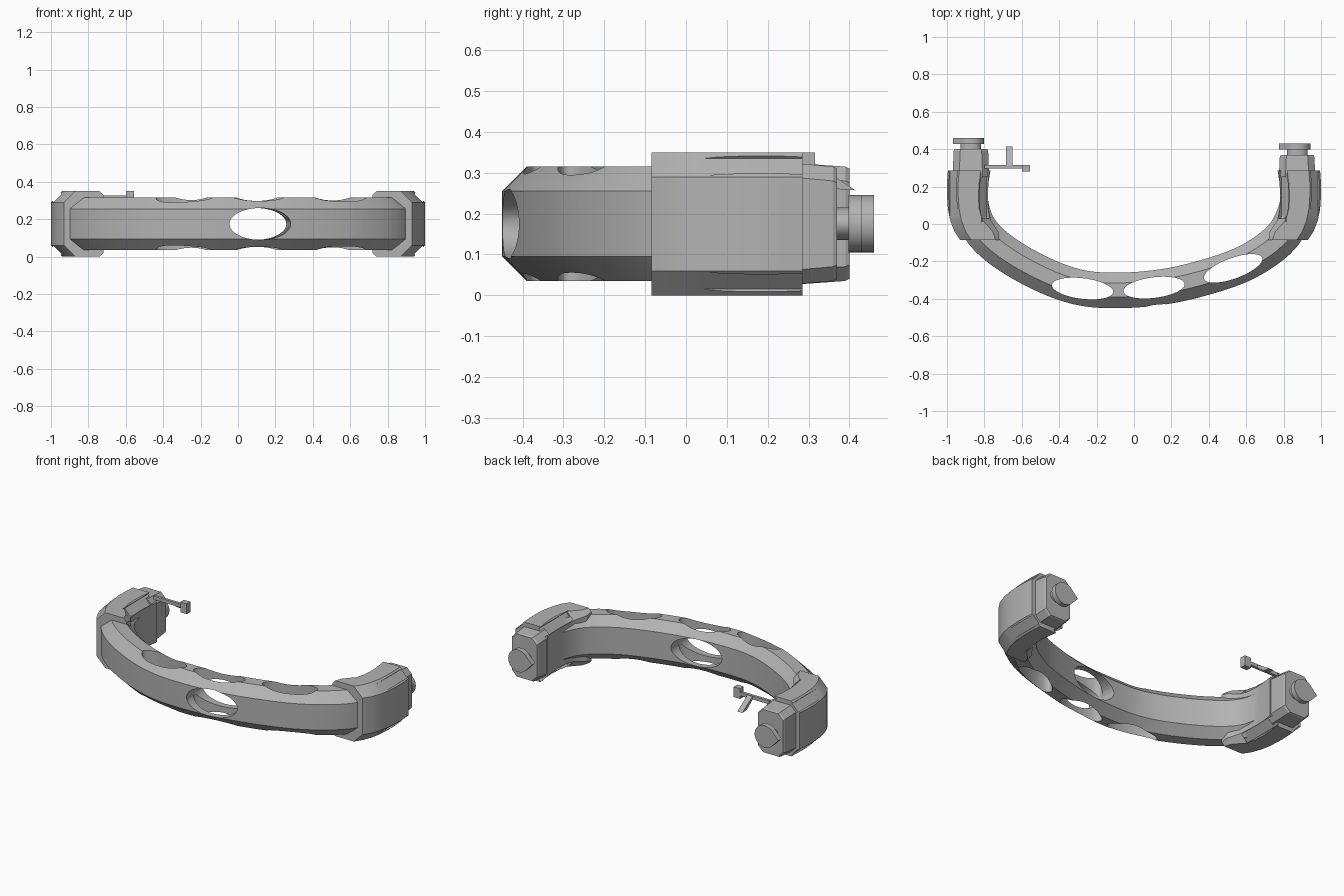
import bpy, bmesh, math
from mathutils import Vector, Matrix

cube = bpy.data.objects.get("Cube")
if cube:
    bpy.data.objects.remove(cube, do_unlink=True)

MID = 0.175  # height of the handle's centre line

grey = bpy.data.materials.new("plain grey")
grey.use_nodes = True
colour = (0.45, 0.45, 0.45, 1)
grey.diffuse_color = colour
grey.node_tree.nodes["Principled BSDF"].inputs["Base Color"].default_value = colour


def make(name, bm):
    bmesh.ops.recalc_face_normals(bm, faces=bm.faces)
    mesh = bpy.data.meshes.new(name)
    bm.to_mesh(mesh)
    bm.free()
    obj = bpy.data.objects.new(name, mesh)
    mesh.materials.append(grey)
    bpy.context.collection.objects.link(obj)
    return obj


def smooth(obj, angle=25):
    bpy.ops.object.select_all(action="DESELECT")
    obj.select_set(True)
    bpy.context.view_layer.objects.active = obj
    bpy.ops.object.shade_smooth_by_angle(angle=math.radians(angle))


def octagon(centre, side, w, h, c_out, c_in):
    """Upright chamfered rectangle; 'side' points to the outer face."""
    a, b = w / 2, h / 2
    pts = [(a, b - c_out), (a - c_out, b), (c_in - a, b), (-a, b - c_in)]
    pts += [(u, -v) for u, v in reversed(pts)]
    return [Vector((centre[0], centre[1], MID)) + side * u + Vector((0, 0, v))
            for u, v in pts]


def loft(name, rings):
    bm = bmesh.new()
    loops = [[bm.verts.new(p) for p in r] for r in rings]
    for a, b in zip(loops, loops[1:]):
        for i in range(len(a)):
            j = (i + 1) % len(a)
            bm.faces.new((a[i], a[j], b[j], b[i]))
    bm.faces.new(loops[0])
    bm.faces.new(loops[-1])
    return make(name, bm)


def extrude(name, outline, y0, y1):
    return loft(name, [[Vector((x, y, z)) for x, z in outline] for y in (y0, y1)])


def box(name, lo, hi):
    outline = [(lo[0], lo[2]), (hi[0], lo[2]), (hi[0], hi[2]), (lo[0], hi[2])]
    return extrude(name, outline, lo[1], hi[1])


def cut(obj, cutter):
    cutter.hide_render = True
    mod = obj.modifiers.new("cut", "BOOLEAN")
    mod.operation, mod.solver, mod.object = "DIFFERENCE", "EXACT", cutter
    bpy.context.view_layer.objects.active = obj
    bpy.ops.object.modifier_apply(modifier=mod.name)
    bpy.data.objects.remove(cutter, do_unlink=True)


# Curved handle: chamfered bar swept along a smoothed path
path = [(-.88, .25), (-.875, .12), (-.84, 0), (-.76, -.1), (-.62, -.2),
        (-.43, -.295), (-.26, -.345), (-.08, -.355), (.11, -.342), (.3, -.307),
        (.53, -.237), (.68, -.16), (.79, -.07), (.85, .03), (.88, .14), (.88, .25)]
path = [Vector(p) for p in path]
points = []
for i in range(len(path) - 1):
    p0, p1, p2 = path[max(i - 1, 0)], path[i], path[i + 1]
    p3 = path[min(i + 2, len(path) - 1)]
    for k in range(4):
        t = k / 4
        points.append(p1 + ((p2 - p0) * t + (2 * p0 - 5 * p1 + 4 * p2 - p3) * t ** 2
                            + (3 * p1 - p0 - 3 * p2 + p3) * t ** 3) / 2)
points.append(path[-1])
rings = []
for i, p in enumerate(points):
    d = (points[min(i + 1, len(points) - 1)] - points[max(i - 1, 0)]).normalized()
    rings.append(octagon(p, Vector((d.y, -d.x, 0)), .19, .28, .06, .055))
handle = loft("curved_handle", rings)

# Three oval openings, each cut upright and through the sides
for x, y, turn in [(-.275, -.345, -7), (.107, -.34, 7), (.53, -.237, 20)]:
    for upright, half in [(True, .055), (False, .085)]:
        bm = bmesh.new()
        bmesh.ops.create_cone(bm, cap_ends=True, segments=48, radius1=1,
                              radius2=1, depth=.8)
        m = Matrix.Translation((x, y, MID)) @ Matrix.Rotation(math.radians(turn), 4, "Z")
        if not upright:
            m = m @ Matrix.Rotation(math.pi / 2, 4, "X")
        bm.transform(m @ Matrix.Diagonal((.165, half, 1, 1)))
        cut(handle, make("oval_cutter", bm))
smooth(handle)

# End sleeves, end blocks and pointed buttons on both arms
sections = [(-.085, .93, .72, .02), (-.04, .96, .725, .03), (.02, .983, .765, .045),
            (.08, .995, .778, .05), (.15, 1, .782, .05), (.22, 1, .778, .05),
            (.285, .995, .768, .05)]
for s, label, end, centre in [(-1, "right", .40, -.872), (1, "left", .37, .873)]:
    out = Vector((s, 0, 0))
    sleeve = loft(label + "_sleeve",
                  [octagon((s * (a + b) / 2, y), out, a - b, .35, .06, c)
                   for y, a, b, c in sections])
    # Long shallow recesses along the sleeve's chamfers
    for x, tilt in [(.972, 1), (.802, -1)]:
        for up in (1, -1):
            groove = box("groove_cutter", (-.03, .01, -.012), (.03, .3, .012))
            turn = Matrix.Rotation(s * tilt * up * math.pi / 4, 4, "Y")
            groove.data.transform(Matrix.Translation((s * x, 0, MID + up * .147)) @ turn)
            cut(sleeve, groove)
    smooth(sleeve)

    loft(label + "_end_block",
         [octagon((s * .872, y), out, w, h, .035, .035)
          for y, w, h in [(.25, .195, .30), (end - .01, .185, .28), (end, .175, .27)]])

    ring = [(math.cos(a), math.sin(a)) for a in
            [math.tau * k / 32 for k in range(32)]]
    stem = extrude(label + "_button_stem",
                   [(centre + .055 * u, MID + .04 * v) for u, v in ring],
                   end - .02, end + .035)
    smooth(stem)
    arc = [math.radians(-135 + 270 * k / 24) for k in range(25)]
    drop = [(centre + .07 * math.cos(a), MID + .07 * math.sin(a)) for a in arc]
    button = extrude(label + "_button", drop + [(centre - .097, MID)],
                     end + .028, end + .06)
    smooth(button)

# Small side lever with a block at its tip and a sloping tab
box("lever_bar", (-.80, .298, .305), (-.57, .315, .327))
box("lever_tip", (-.60, .28, .285), (-.555, .316, .35))
tab = [[Vector((x, y, z)) for y, z in [(.31, .327), (.31, .305), (.37, .26), (.415, .257)]]
       for x in (-.685, -.65)]
loft("lever_tab", tab)
